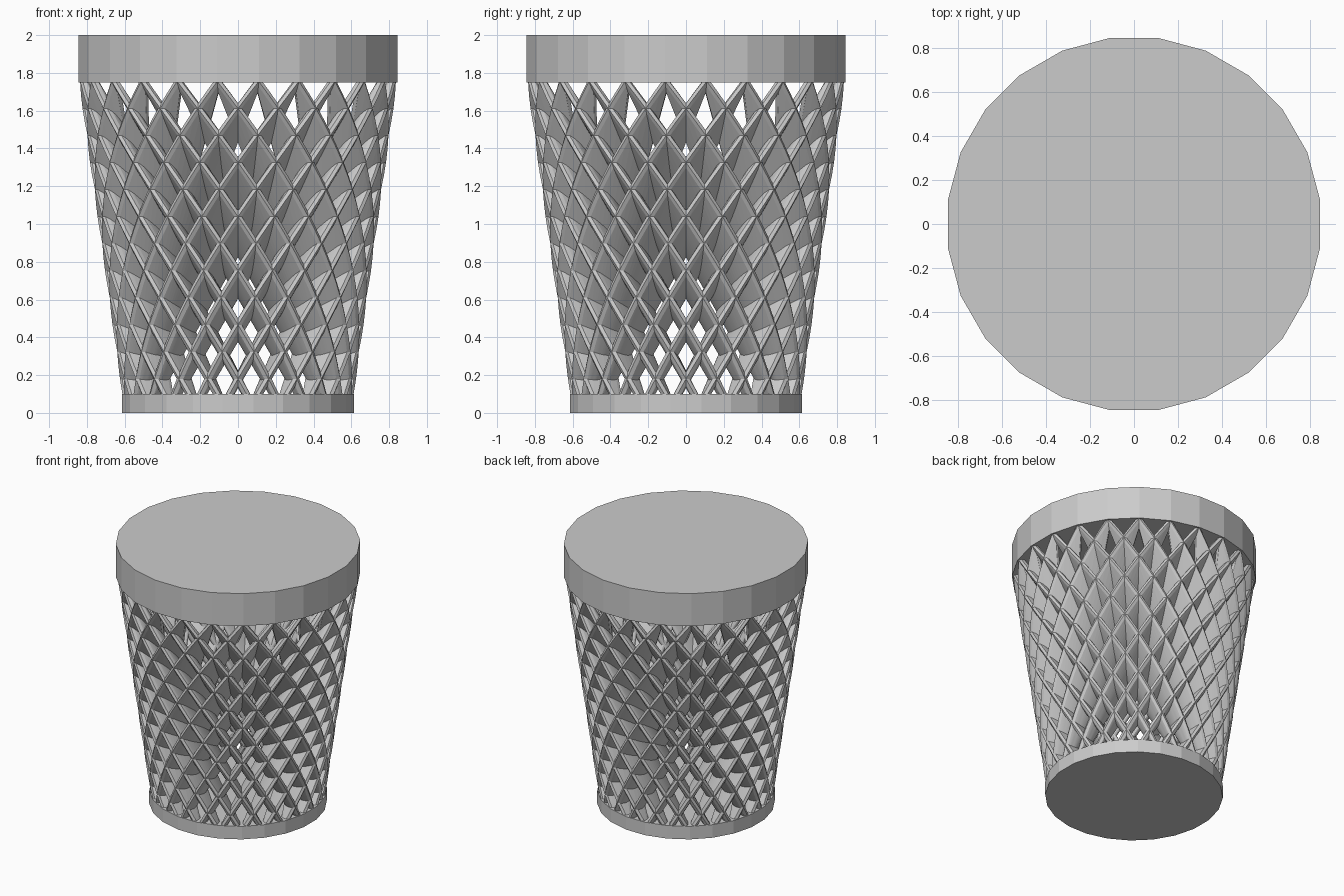
import bpy
import bmesh
from math import cos, sin, pi, radians
from mathutils import Matrix

cube = bpy.data.objects.get("Cube")
if cube:
    bpy.data.objects.remove(cube, do_unlink=True)

grey = bpy.data.materials.new("plain_grey")
grey.use_nodes = True
GREY = (0.6, 0.6, 0.6, 1)
grey.diffuse_color = GREY
grey.node_tree.nodes["Principled BSDF"].inputs["Base Color"].default_value = GREY

COUNT = 24                  # sides of the discs and ribs per direction
STEP = radians(360 / COUNT)


def disc(name, radius, bottom, top):
    """Solid faceted disc with a flat side facing the front."""
    bpy.ops.mesh.primitive_cylinder_add(
        vertices=COUNT, radius=radius, depth=top - bottom,
        location=(0, 0, (bottom + top) / 2), rotation=(0, 0, STEP / 2))
    obj = bpy.context.object
    obj.name = name
    obj.data.materials.append(grey)


def rib_mesh(z0, z1, r0, r1, thick, slices=24, sides=6):
    """One rib: a quarter-turn spiral rod webbed inward to its straight chord."""
    bm = bmesh.new()
    for i in range(slices + 1):
        t = i / slices
        angle = -pi / 2 + STEP / 2 + t * pi / 2
        radius = r0 + (r1 - r0) * t
        for k in range(sides):
            a = angle + 2 * pi * k / sides
            bm.verts.new((radius * cos(angle) + thick * cos(a),
                          radius * sin(angle) + thick * sin(a),
                          z0 + (z1 - z0) * t))
    hull = bmesh.ops.convex_hull(bm, input=bm.verts[:])
    inside = {v for v in hull["geom_interior"] if isinstance(v, bmesh.types.BMVert)}
    bmesh.ops.delete(bm, geom=list(inside), context='VERTS')
    mesh = bpy.data.meshes.new("rib")
    bm.to_mesh(mesh)
    bm.free()
    return mesh


def rib_ring(name, mirror):
    """All ribs leaning one way, repeated around the axis."""
    rib = rib_mesh(0.037, 1.755, 0.582, 0.82, 0.023)
    if mirror:
        rib.transform(Matrix.Diagonal((-1, 1, 1, 1)))
    bm = bmesh.new()
    for _ in range(COUNT):
        bm.from_mesh(rib)
        rib.transform(Matrix.Rotation(STEP, 4, 'Z'))
    bmesh.ops.recalc_face_normals(bm, faces=bm.faces[:])
    mesh = bpy.data.meshes.new(name)
    bm.to_mesh(mesh)
    bm.free()
    bpy.data.meshes.remove(rib)
    mesh.materials.append(grey)
    bpy.context.collection.objects.link(bpy.data.objects.new(name, mesh))


# Base and top
disc("base_disc", 0.62, 0, 0.1)
disc("top_disc", 0.853, 1.75, 2)

# Crossing lattice walls
rib_ring("left_leaning_ribs", False)
rib_ring("right_leaning_ribs", True)
